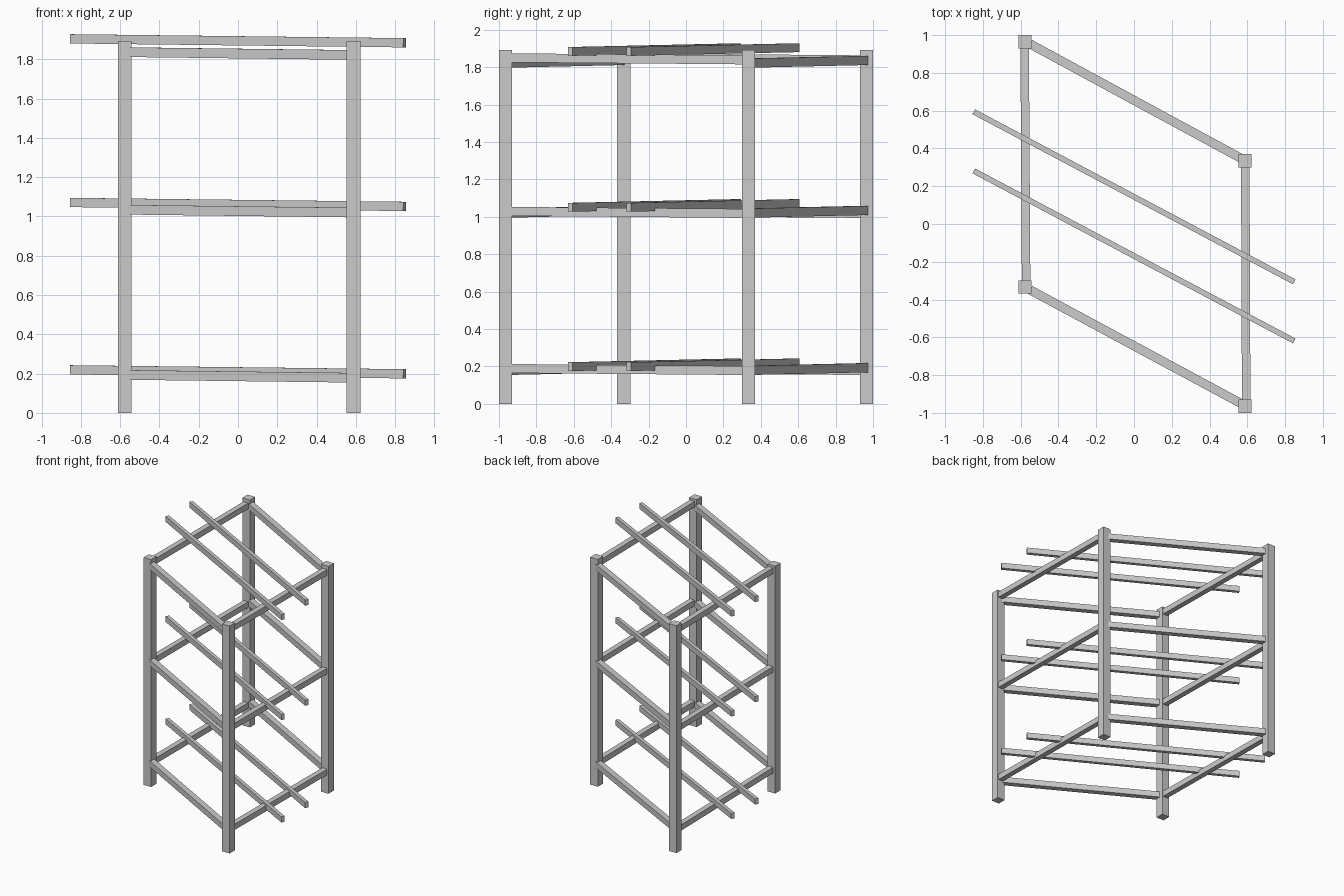
import bpy
from mathutils import Vector, Matrix

if "Cube" in bpy.data.objects:
    bpy.data.objects.remove(bpy.data.objects["Cube"])


def bar(name, p, q, w, h):
    """Rectangular bar from p to q, w wide (sideways) and h tall."""
    p, q = Vector(p), Vector(q)
    d = q - p
    x = d.normalized()
    y = Vector((0, 0, 1)).cross(x).normalized()
    z = x.cross(y)
    rot = Matrix((x, y, z)).transposed().to_4x4()
    bpy.ops.mesh.primitive_cube_add(size=1)
    o = bpy.context.object
    o.name = name
    o.data.transform(Matrix.Translation((p + q) / 2) @ rot @ Matrix.Diagonal((d.length, w, h, 1)))
    return o


# Upright posts
XL, XR = -0.577, 0.588
for name, x, y in (("back_left", XL, 0.965), ("front_left", XL, -0.333),
                   ("back_right", XR, 0.335), ("front_right", XR, -0.965)):
    bpy.ops.mesh.primitive_cube_add(size=1)
    post = bpy.context.object
    post.name = name + "_post"
    post.data.transform(Matrix.Translation((x, y, 0.946)) @ Matrix.Diagonal((0.07, 0.07, 1.892, 1)))

# Three levels: left-end height of long rails, side rails and slats
levels = {"lower": (0.193, 0.189, 0.219),
          "middle": (1.034, 1.029, 1.071),
          "upper": (1.836, 1.85, 1.904)}
for lv, (za, zb, zs) in levels.items():
    # Slanted front and back rails
    for side, y0, y1 in (("front", -0.349, -0.96), ("back", 0.953, 0.338)):
        bar(f"{lv}_{side}_rail", (-0.55, y0, za), (0.585, y1, za - 0.014), 0.047, 0.049)
    # Side rails
    for side, xf, xb, y0, y1 in (("left", -0.571, -0.579, -0.335, 0.96),
                                 ("right", 0.594, 0.589, -0.96, 0.335)):
        bar(f"{lv}_{side}_rail", (xf, y0, zb), (xb, y1, zb - 0.011), 0.045, 0.048)
    # Loose slats laid across the frame
    for i, y0 in enumerate((0.594, 0.281)):
        bar(f"{lv}_slat_{i + 1}", (-0.848, y0, zs), (0.848, y0 - 0.9, zs - 0.02), 0.029, 0.047)
